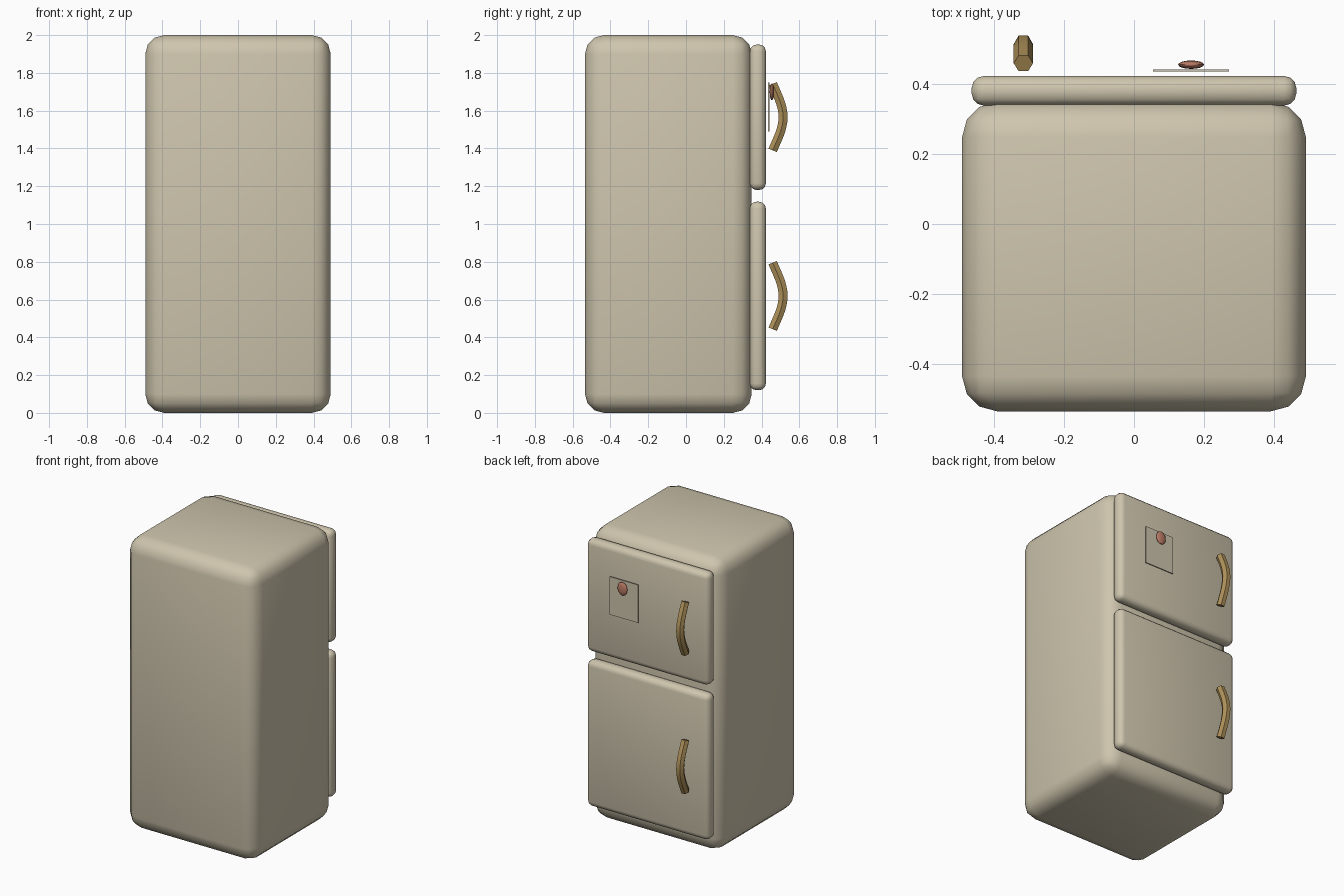
import bpy, math
from mathutils import Vector

if "Cube" in bpy.data.objects:
    bpy.data.objects.remove(bpy.data.objects["Cube"])


def paint(obj, name, rgb):
    mat = bpy.data.materials.get(name) or bpy.data.materials.new(name)
    mat.diffuse_color = (*rgb, 1)
    mat.use_nodes = True
    mat.node_tree.nodes["Principled BSDF"].inputs["Base Color"].default_value = mat.diffuse_color
    obj.data.materials.append(mat)


def box(name, lo, hi, bevel=0, segments=3):
    lo, hi = Vector(lo), Vector(hi)
    bpy.ops.mesh.primitive_cube_add(size=1, location=(lo + hi) / 2)
    obj = bpy.context.object
    obj.name = name
    obj.scale = hi - lo
    bpy.ops.object.transform_apply(location=False, rotation=False, scale=True)
    if bevel:
        mod = obj.modifiers.new("Rounding", 'BEVEL')
        mod.width, mod.segments = bevel, segments
        bpy.ops.object.modifier_apply(modifier=mod.name)
        bpy.ops.object.shade_smooth_by_angle(angle=math.radians(40))
    return obj


CREAM, BRASS = (0.62, 0.56, 0.42), (0.42, 0.28, 0.10)


# Curved six-sided bar handle
def handle(name, z):
    curve = bpy.data.curves.new(name, 'CURVE')
    curve.dimensions = '3D'
    curve.bevel_depth = 0.0275
    curve.bevel_resolution = 1
    curve.use_fill_caps = True
    curve.resolution_u = 8
    spline = curve.splines.new('BEZIER')
    spline.bezier_points.add(2)
    pts = [(-0.176, 0.459), (0, 0.514), (0.176, 0.459)]
    tangents = [(0.055, 0.022), (0.065, 0), (0.055, -0.022)]
    for p, (dz, y), (tz, ty) in zip(spline.bezier_points, pts, tangents):
        p.co = (-0.316, y, z + dz)
        p.handle_left_type = p.handle_right_type = 'FREE'
        p.handle_left = p.co - Vector((0, ty, tz))
        p.handle_right = p.co + Vector((0, ty, tz))
    obj = bpy.data.objects.new(name, curve)
    bpy.context.collection.objects.link(obj)
    bpy.ops.object.select_all(action='DESELECT')
    obj.select_set(True)
    bpy.context.view_layer.objects.active = obj
    bpy.ops.object.convert(target='MESH')
    obj = bpy.context.object
    bpy.ops.object.shade_smooth_by_angle(angle=math.radians(40))
    paint(obj, "brass", BRASS)


# Cabinet
paint(box("cabinet", (-0.491, -0.535, 0), (0.491, 0.348, 2), 0.1), "cream", CREAM)

# Doors with their handles
for name, z0, z1, zh in (("freezer_door", 1.18, 1.95, 1.566), ("fridge_door", 0.12, 1.118, 0.619)):
    paint(box(name, (-0.464, 0.338, z0), (0.464, 0.423, z1), 0.036), "cream", CREAM)
    handle(name + "_handle", zh)

# Paper note and its magnet
paint(box("note", (0.054, 0.435, 1.49), (0.272, 0.441, 1.75)), "cream", CREAM)
bpy.ops.mesh.primitive_uv_sphere_add(segments=16, ring_count=8, radius=1, location=(0.163, 0.455, 1.70))
magnet = bpy.context.object
magnet.name = "magnet"
magnet.scale = (0.037, 0.012, 0.045)
bpy.ops.object.transform_apply(location=False, rotation=False, scale=True)
bpy.ops.object.shade_smooth_by_angle(angle=math.radians(40))
paint(magnet, "red", (0.5, 0.2, 0.13))
